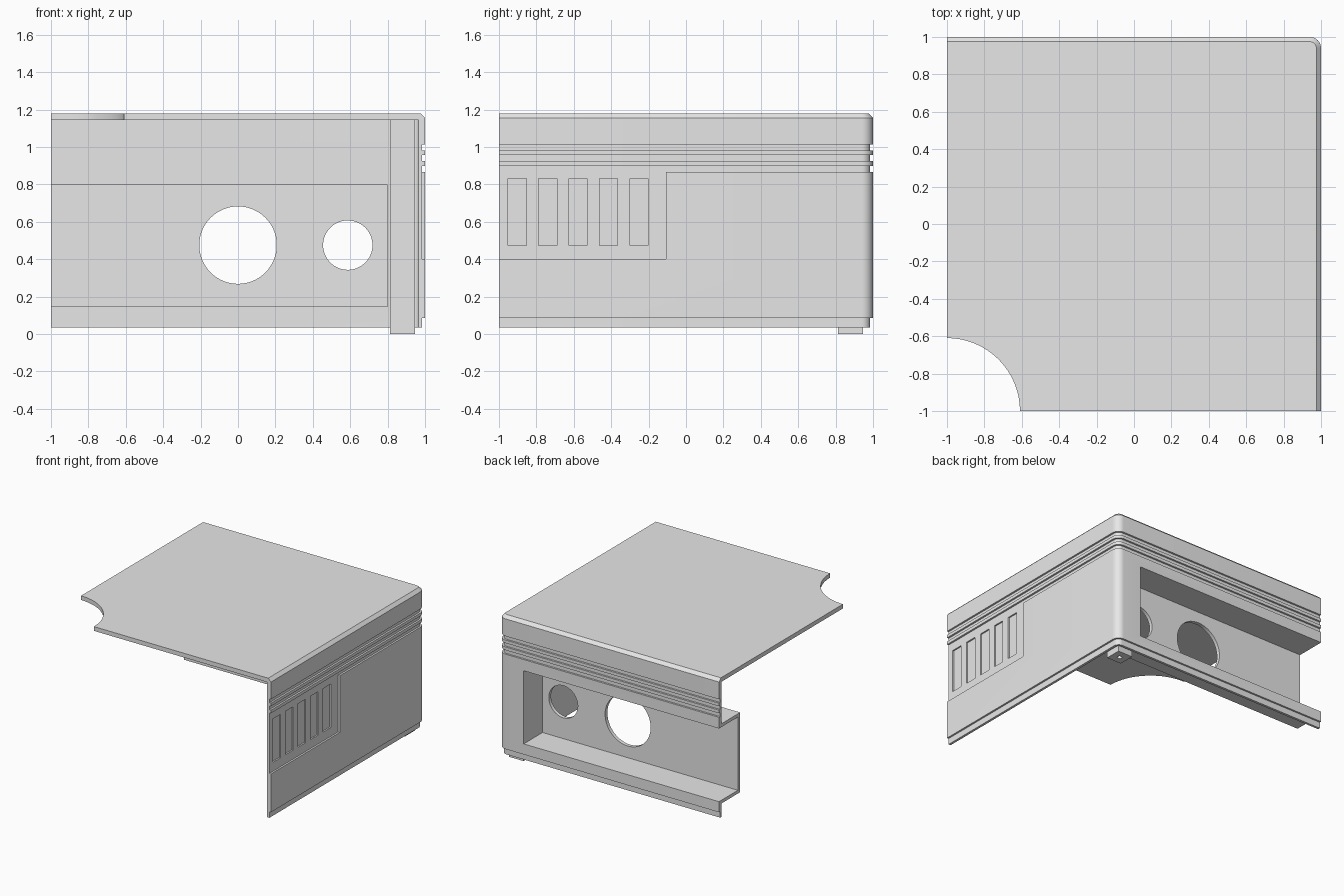
import bpy, bmesh
from math import pi, cos, sin
from mathutils import Matrix

default = bpy.data.objects.get("Cube")
if default:
    bpy.data.objects.remove(default, do_unlink=True)

grey = bpy.data.materials.new("light_grey")
grey.use_nodes = True
COLOUR = (0.8, 0.8, 0.8, 1)
grey.diffuse_color = COLOUR
grey.node_tree.nodes["Principled BSDF"].inputs["Base Color"].default_value = COLOUR

BOTTOM, TOP = 0.035, 1.18
WALL, UNDERSIDE = 0.035, 1.145
GROOVE, CORNER = 0.015, 0.06


def make_object(name, bm):
    bmesh.ops.recalc_face_normals(bm, faces=bm.faces)
    mesh = bpy.data.meshes.new(name)
    bm.to_mesh(mesh)
    bm.free()
    mesh.materials.append(grey)
    obj = bpy.data.objects.new(name, mesh)
    bpy.context.collection.objects.link(obj)
    return obj


def box(name, x, y, z):
    bm = bmesh.new()
    bmesh.ops.create_cube(bm, size=1)
    for v in bm.verts:
        v.co = [r[0] if c < 0 else r[1] for c, r in zip(v.co, (x, y, z))]
    return make_object(name, bm)


def cylinder(name, centre, radius, length, along_y=False):
    bm = bmesh.new()
    turn = Matrix.Rotation(pi / 2, 4, 'X') if along_y else Matrix()
    bmesh.ops.create_cone(bm, cap_ends=True, segments=64, radius1=radius, radius2=radius,
                          depth=length, matrix=Matrix.Translation(centre) @ turn)
    return make_object(name, bm)


def cut(obj, cutters):
    for cutter in cutters:
        cutter.hide_render = True
        mod = obj.modifiers.new("cut", 'BOOLEAN')
        mod.operation, mod.solver, mod.object = 'DIFFERENCE', 'EXACT', cutter
        bpy.context.view_layer.update()
        graph = bpy.context.evaluated_depsgraph_get()
        mesh = bpy.data.meshes.new_from_object(obj.evaluated_get(graph))
        obj.modifiers.clear()
        obj.data = mesh
        bpy.data.objects.remove(cutter, do_unlink=True)


def smooth(obj):
    bpy.ops.object.select_all(action='DESELECT')
    obj.select_set(True)
    bpy.context.view_layer.objects.active = obj
    bpy.ops.object.shade_smooth_by_angle(angle=pi / 6)


# Wall profile as (inset, height): inner face, bottom rim, grooves, top chamfer
profile = [(WALL, UNDERSIDE), (WALL, BOTTOM), (GROOVE, BOTTOM), (GROOVE, 0.085), (0, 0.085)]
for low, high in ((0.865, 0.898), (0.924, 0.956), (0.981, 1.013)):
    profile += [(0, low), (GROOVE, low), (GROOVE, high), (0, high)]
profile += [(0, 1.155), (0.025, TOP)]


def plan_path(inset):
    """Plan line along the side wall, round the corner and along the back wall."""
    c, r = 1 - CORNER, CORNER - inset
    arc = [(c + r * cos(a), c + r * sin(a)) for a in (i * pi / 20 for i in range(11))]
    return [(1 - inset, -1)] + arc + [(-1, 1 - inset)]


# Shell: two walls and the top plate with its quarter-round corner cutout
bm = bmesh.new()
rows = [[bm.verts.new((x, y, z)) for x, y in plan_path(d)] for d, z in profile]
for a, b in zip(rows, rows[1:]):
    for i in range(len(a) - 1):
        bm.faces.new((a[i], a[i + 1], b[i + 1], b[i]))
STEPS = 32
arc = [(-1 + 0.39 * cos(i * pi / 2 / STEPS), -1 + 0.39 * sin(i * pi / 2 / STEPS))
       for i in range(STEPS, -1, -1)]
under = [bm.verts.new((x, y, UNDERSIDE)) for x, y in arc]
upper = [bm.verts.new((x, y, TOP)) for x, y in arc]
for i in range(STEPS):
    bm.faces.new((under[i], under[i + 1], upper[i + 1], upper[i]))
bm.faces.new(rows[0] + under)
bm.faces.new(rows[-1] + upper)
bm.faces.new([r[0] for r in rows] + [upper[-1], under[-1]])
bm.faces.new([r[-1] for r in rows] + [upper[0], under[0]])
shell = make_object("shell", bm)


def recess_cutter():
    return box("recess_cutter", (-1.1, 0.775), (0.755, 1.1), (0.172, 0.773))


# Vent field and its five slots in the side wall, and the opening in the back wall
cutters = [recess_cutter(), box("vent_cutter", (1 - GROOVE, 1.1), (-1.1, -0.107), (0.4, 0.88))]
for i in range(5):
    y = -0.952 + 0.163 * i
    cutters.append(box("slot_cutter", (0.973, 1.1), (y, y + 0.098), (0.473, 0.83)))
cut(shell, cutters)
smooth(shell)

# Recessed connector tray with two round openings
tray = box("connector_tray", (-1, 0.8), (0.725, 1 - WALL), (0.145, 0.8))
cut(tray, [recess_cutter(),
           cylinder("large_hole", (0, 0.74, 0.475), 0.207, 0.2, True),
           cylinder("small_hole", (0.587, 0.74, 0.475), 0.132, 0.2, True)])
smooth(tray)

# Corner post whose lower end is the foot, with a screw hole
post = box("corner_post", (0.813, 0.947), (0.813, 0.947), (0, UNDERSIDE))
cut(post, [cylinder("screw_hole", (0.88, 0.88, 0), 0.018, 0.5)])
smooth(post)
